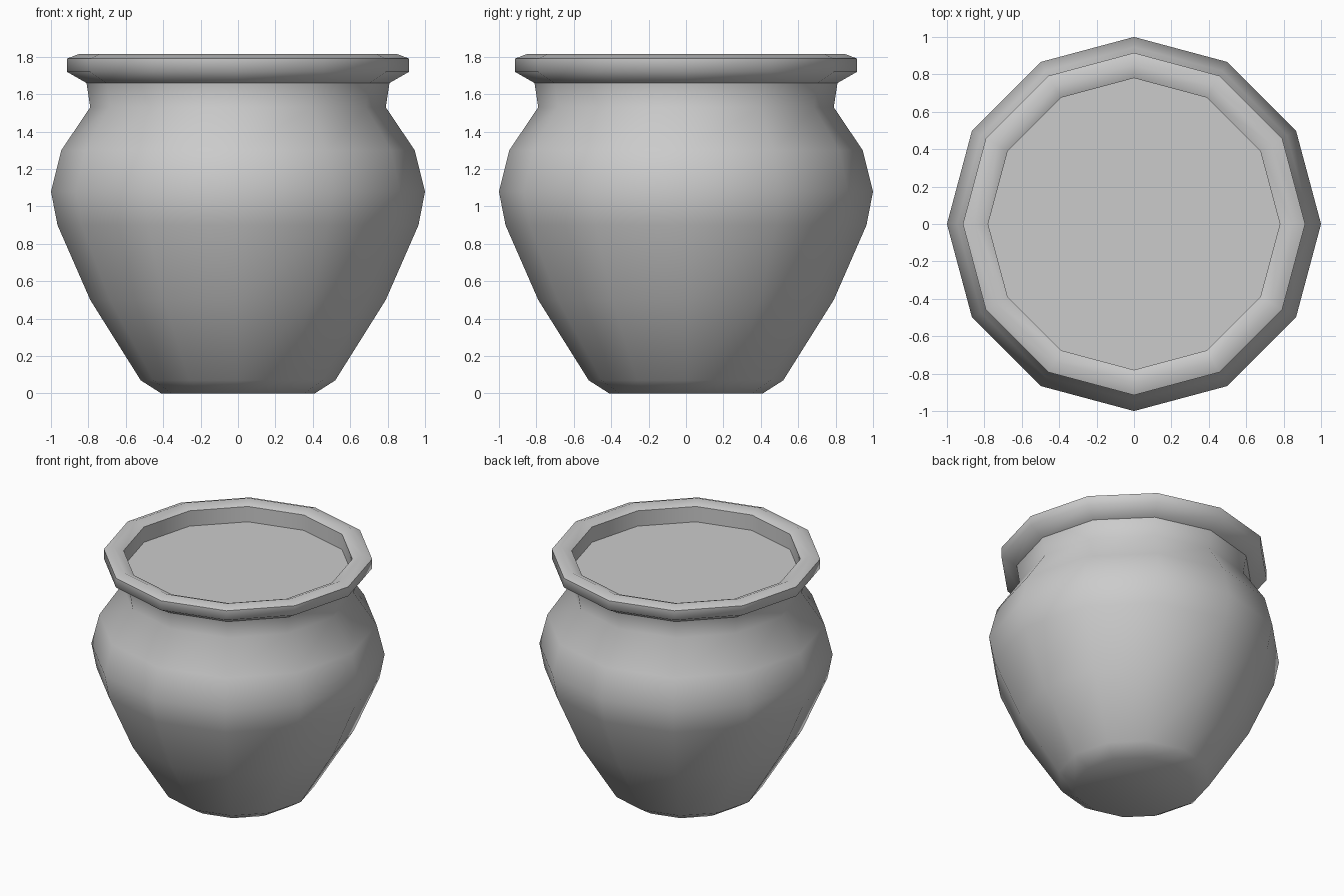
import bpy
import bmesh
import math

SIDES = 12

cube = bpy.data.objects.get("Cube")
if cube:
    bpy.data.objects.remove(cube, do_unlink=True)

clay = bpy.data.materials.new("grey_clay")
clay.use_nodes = True
grey = (0.6, 0.6, 0.6, 1)
clay.diffuse_color = grey
clay.node_tree.nodes["Principled BSDF"].inputs["Base Color"].default_value = grey


def lathe(name, profile, cap_start=False, cap_end=False, smooth_angle=65):
    """Turn a (radius, height) profile round the z axis."""
    bm = bmesh.new()
    rings = []
    for r, z in profile:
        angles = [math.tau * i / SIDES for i in range(SIDES)]
        rings.append([bm.verts.new((r * math.cos(a), r * math.sin(a), z)) for a in angles])
    for low, high in zip(rings, rings[1:]):
        for i in range(SIDES):
            j = (i + 1) % SIDES
            bm.faces.new((low[i], low[j], high[j], high[i]))
    if cap_start:
        bm.faces.new(rings[0][::-1])
    if cap_end:
        bm.faces.new(rings[-1])
    mesh = bpy.data.meshes.new(name)
    bm.to_mesh(mesh)
    bm.free()
    mesh.materials.append(clay)
    obj = bpy.data.objects.new(name, mesh)
    bpy.context.collection.objects.link(obj)
    bpy.ops.object.select_all(action="DESELECT")
    obj.select_set(True)
    bpy.context.view_layer.objects.active = obj
    bpy.ops.object.shade_smooth_by_angle(angle=math.radians(smooth_angle))
    return obj


# Round belly with closed base and short neck
lathe("pot_body", [(0.41, 0), (0.52, 0.07), (0.79, 0.5), (0.965, 0.9), (1.0, 1.08),
                   (0.945, 1.3), (0.79, 1.53), (0.81, 1.66)], cap_start=True)

# Flared lip, rolling over and down the inner wall
lathe("pot_rim", [(0.81, 1.66), (0.915, 1.72), (0.915, 1.79), (0.85, 1.815),
                  (0.78, 1.785), (0.78, 1.67)])

# Flat surface filling the mouth
lathe("pot_filling", [(0.78, 1.67)], cap_end=True)
